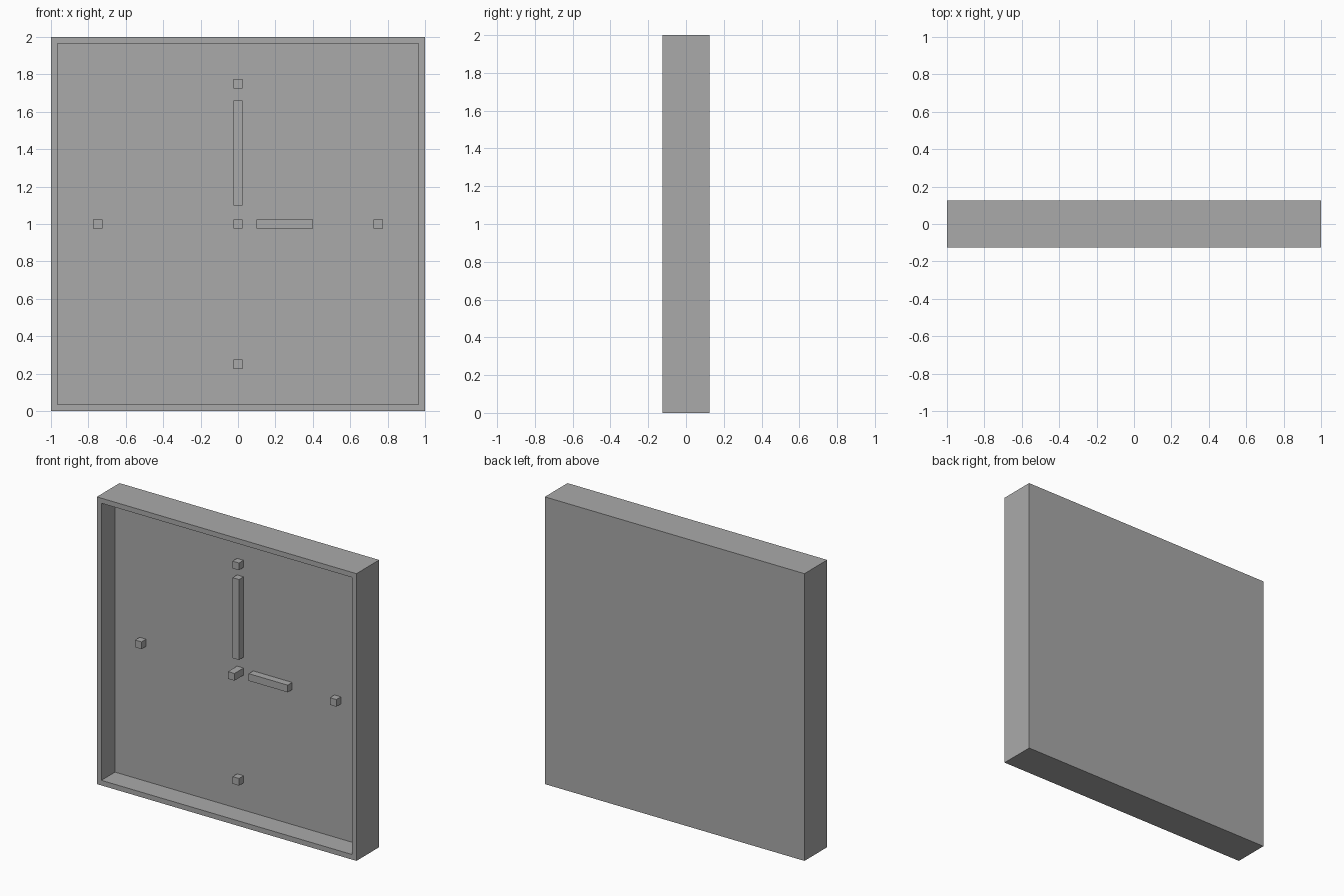
import bpy
import bmesh

default = bpy.data.objects.get("Cube")
if default:
    bpy.data.objects.remove(default, do_unlink=True)

GREY = (0.40, 0.40, 0.40, 1)
grey = bpy.data.materials.new("plain grey")
grey.use_nodes = True
grey.diffuse_color = GREY
grey.node_tree.nodes["Principled BSDF"].inputs["Base Color"].default_value = GREY

FLOOR = 0.025   # y of the recessed dial
RAISE = 0.05    # thickness of hands and hour marks


def box(name, x, y, z):
    """Box spanning the given (low, high) ranges."""
    mesh = bpy.data.meshes.new(name)
    bm = bmesh.new()
    bmesh.ops.create_cube(bm, size=1)
    for v in bm.verts:
        v.co = [r[0] if c < 0 else r[1] for c, r in zip(v.co, (x, y, z))]
    bm.to_mesh(mesh)
    bm.free()
    mesh.materials.append(grey)
    obj = bpy.data.objects.new(name, mesh)
    bpy.context.collection.objects.link(obj)
    return obj


def around(centre, half=0.025):
    return (centre - half, centre + half)


# Case: square block with the front face inset and pushed in to form the dial
case = box("clock_case", (-1, 1), (-0.125, 0.125), (0, 2))
bm = bmesh.new()
bm.from_mesh(case.data)
bm.normal_update()
front = min(bm.faces, key=lambda f: f.calc_center_median().y)
bmesh.ops.inset_region(bm, faces=[front], thickness=0.05)
dial = bmesh.ops.extrude_discrete_faces(bm, faces=[front])["faces"][0]
for v in dial.verts:
    v.co.y = FLOOR
bmesh.ops.recalc_face_normals(bm, faces=bm.faces)
bm.to_mesh(case.data)
bm.free()

# Hour marks at the four quarters
raised = (FLOOR - RAISE, FLOOR)
for name, x, z in (("top", 0, 1.75), ("bottom", 0, 0.25),
                   ("left", 0.75, 1), ("right", -0.75, 1)):
    box(name + "_hour_mark", around(x), raised, around(z))

# Hands and the taller centre hub
box("minute_hand", around(0), raised, (1.1, 1.66))
box("hour_hand", (0.1, 0.4), raised, around(1))
box("centre_hub", around(0), (FLOOR - 0.1, FLOOR), around(1))
